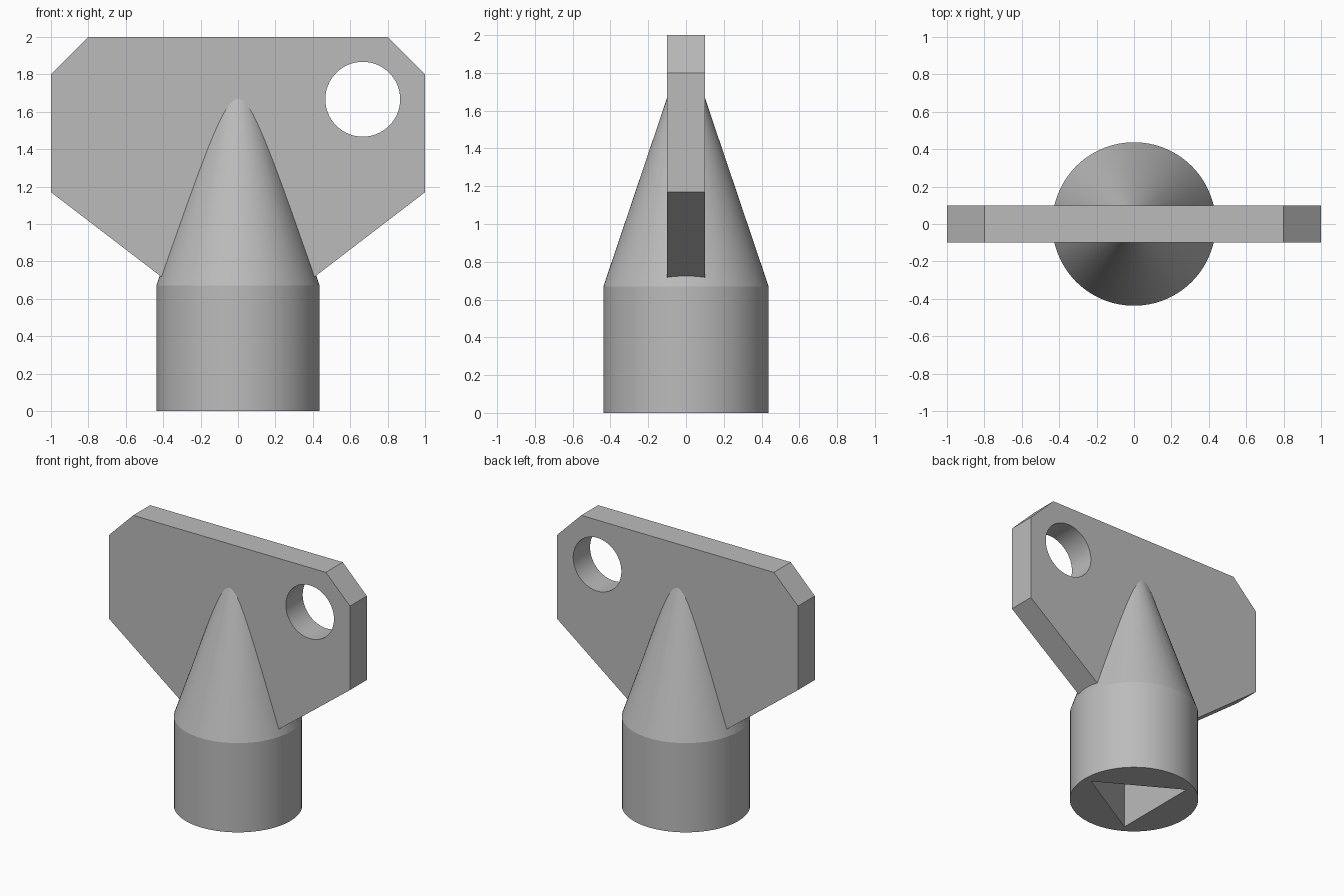
import bpy, bmesh, math
from math import cos, sin, tau

cube = bpy.data.objects.get("Cube")
if cube:
    bpy.data.objects.remove(cube, do_unlink=True)

grey = bpy.data.materials.new("plain grey")
grey.use_nodes = True
colour = (0.5, 0.5, 0.5, 1)
grey.diffuse_color = colour
grey.node_tree.nodes["Principled BSDF"].inputs["Base Color"].default_value = colour


def loft(name, rings):
    """Closed solid through a stack of matching rings of 3D points."""
    bm = bmesh.new()
    loops = [[bm.verts.new(p) for p in ring] for ring in rings]
    count = len(loops[0])
    for a, b in zip(loops, loops[1:]):
        for i in range(count):
            j = (i + 1) % count
            bm.faces.new((a[i], a[j], b[j], b[i]))
    bm.faces.new(loops[0][::-1])
    bm.faces.new(loops[-1])
    bmesh.ops.recalc_face_normals(bm, faces=bm.faces)
    mesh = bpy.data.meshes.new(name)
    bm.to_mesh(mesh)
    bm.free()
    mesh.materials.append(grey)
    obj = bpy.data.objects.new(name, mesh)
    bpy.context.collection.objects.link(obj)
    return obj


def circle(radius, z, sides):
    return [(radius * cos(tau * i / sides), radius * sin(tau * i / sides), z)
            for i in range(sides)]


def combine(target, tool, operation):
    """Apply a boolean and discard the tool object."""
    mod = target.modifiers.new(operation.title(), 'BOOLEAN')
    mod.object, mod.operation, mod.solver = tool, operation, 'EXACT'
    bpy.context.view_layer.objects.active = target
    bpy.ops.object.modifier_apply(modifier=mod.name)
    bpy.data.objects.remove(tool, do_unlink=True)


# Round shank with tapered shoulder, its tip buried in the handle
profile = [(0.437, 0), (0.437, 0.67), (0.05, 1.817)]
key = loft("socket_key", [circle(r, z, 72) for r, z in profile])

# Flat handle with clipped corners
half = [(0.36, 0.68), (1, 1.17), (1, 1.8), (0.8, 2)]
outline = half + [(-x, z) for x, z in reversed(half)]
handle = loft("handle", [[(x, y, z) for x, z in outline] for y in (-0.1, 0.1)])
combine(key, handle, 'UNION')

# Hanging hole through the handle
hole = loft("hanging_hole", [[(0.667 + x, y, 1.667 + z) for x, z, _ in circle(0.2, 0, 64)]
                             for y in (-0.3, 0.3)])
combine(key, hole, 'DIFFERENCE')

# Triangular socket in the bottom
socket = loft("triangle_socket", [circle(0.38, z, 3) for z in (-0.1, 0.6)])
combine(key, socket, 'DIFFERENCE')

# Smooth round walls, crisp edges
bpy.ops.object.select_all(action='DESELECT')
key.select_set(True)
bpy.context.view_layer.objects.active = key
bpy.ops.object.shade_smooth_by_angle(angle=math.radians(15))
